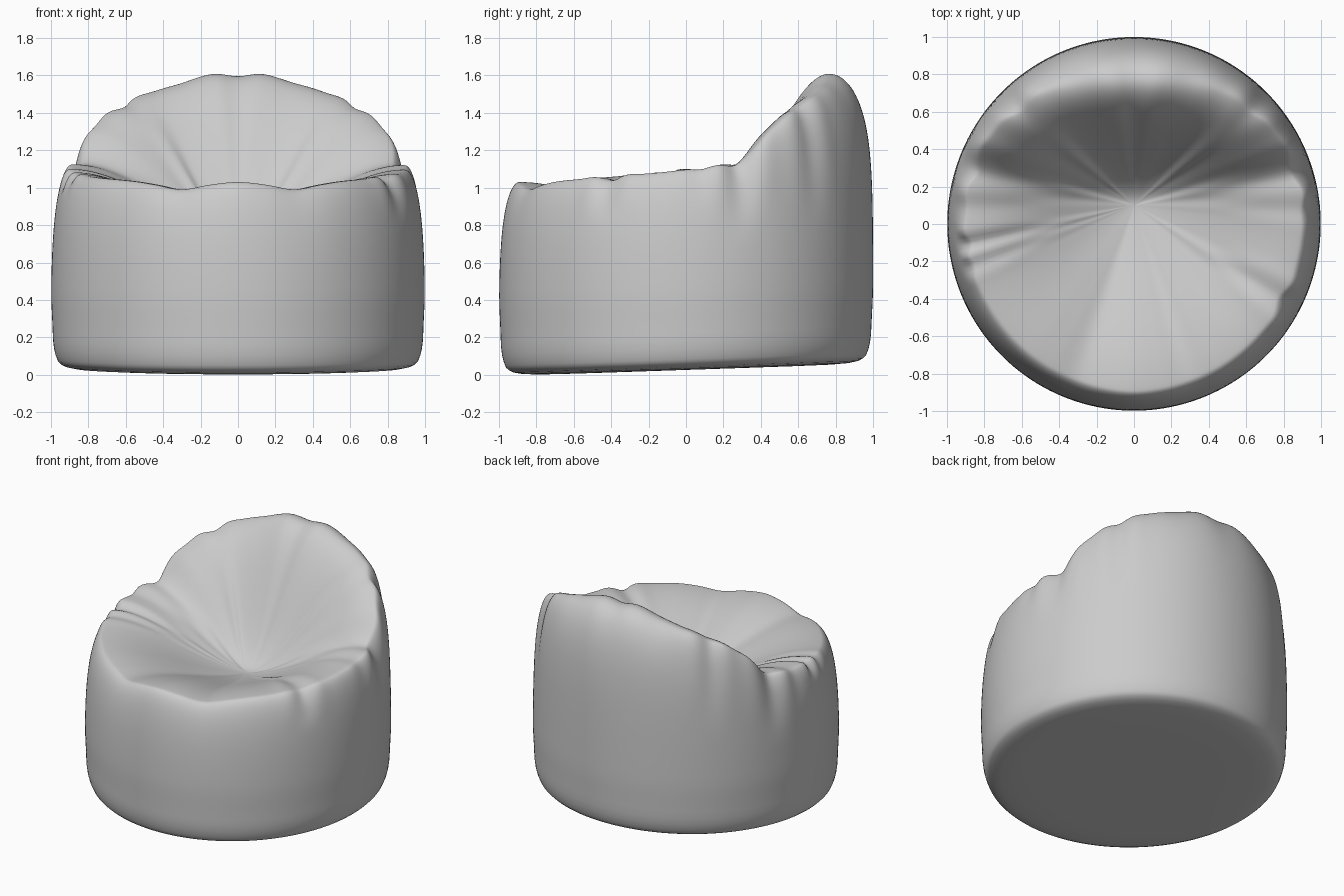
import bpy, bmesh, math

if "Cube" in bpy.data.objects:
    bpy.data.objects.remove(bpy.data.objects["Cube"])

N = 240                       # segments around
CY, CZ = 0.10, 0.77           # lowest point of the seat

# rim: angle from the back (deg), radius, height
RIM = [(0, .77, 1.60), (10, .775, 1.612), (25, .81, 1.555), (38, .85, 1.49),
       (46, .87, 1.45), (60, .89, 1.31), (68, .90, 1.19), (77, .90, 1.125),
       (90, .89, 1.10), (115, .88, 1.065), (140, .88, 1.04), (150, .88, 1.02),
       (160, .88, .995), (170, .885, 1.02), (180, .89, 1.035)]

# folds: angle (+ is right), width (deg), depth, inner start, lower wall reach
FOLDS = [(46, 3.5, .025, .4, .45), (-45, 3.5, .03, .4, .5),
         (72, 4.0, .04, .35, .55), (-71, 4.0, .04, .35, .5),
         (85, 3.0, .010, .45, .75), (-84, 3.0, .010, .45, .7),
         (117, 3.5, .03, .5, .7), (-97, 2.2, .04, .35, .85),
         (-104, 2.5, .02, .45, .85), (20, 6, .006, .4, .8), (-22, 6, .006, .4, .8)]


def smooth(a, b, x):
    x = min(max((x - a) / (b - a), 0), 1)
    return x * x * (3 - 2 * x)


def rim(phi):
    a = abs(phi)
    for i in range(len(RIM) - 1):
        if a <= RIM[i + 1][0]:
            break
    p0, p1 = RIM[i], RIM[i + 1]
    h = p1[0] - p0[0]
    s = (a - p0[0]) / h

    def slope(k, c):
        if k == 0 or k == len(RIM) - 1:
            return 0
        return (RIM[k + 1][c] - RIM[k - 1][c]) / (RIM[k + 1][0] - RIM[k - 1][0])

    def herm(c):
        return ((2*s**3 - 3*s*s + 1) * p0[c] + (s**3 - 2*s*s + s) * h * slope(i, c)
                + (3*s*s - 2*s**3) * p1[c] + (s**3 - s*s) * h * slope(i + 1, c))
    return herm(1), herm(2)


def fold(phi, t=None, u=None):
    d = 0
    for a, w, depth, t0, u0 in FOLDS:
        k = smooth(t0, .85, t) if t is not None else smooth(u0, 1, u)
        q = (phi - a) / w
        d += depth * k * (math.exp(-q * q) - .3 * math.exp(-((abs(q) - 2) ** 2)))
    return d


def column(phi):
    """Points from the base, up the wall, over the rim and down to the seat."""
    a = math.radians(phi)
    sx, sy = math.sin(a), math.cos(a)
    rr, zr = rim(phi)
    back = 1 - smooth(58, 82, abs(phi))
    pts = []

    def add(r, z):
        tilt = .034 * (r * sy + .9) * (1 - smooth(.05, .7, z))
        pts.append((r * sx, r * sy, z + tilt))

    # base and its rounded lower edge
    for r, z in [(.3, 0), (.6, 0), (.8, .001), (.88, .006), (.925, .016), (.95, .03),
                 (.963, .045), (.966, .055), (.975, .075), (.984, .11), (.99, .16)]:
        add(r, z)
    # wall rounding in to the rim
    p = 4.2 + 2.4 * (1 - smooth(15, 55, abs(phi)))
    M = 36
    for j in range(1, M + 1):
        u = math.sin(math.pi / 2 * j / M)
        z = .16 + (zr - .16) * u
        k = math.sqrt(max(0, 1 - ((z / zr) ** p)))
        outer = .99 + .01 * smooth(.16, .45, z)
        f = fold(phi, u=u)
        add(rr + (outer - rr) * k - f * .8, z - f * .7 * smooth(.85, 1, u))
    # seat and backrest
    f1 = fold(phi, u=1)
    ex, ey = (rr - f1 * .8) * sx, (rr - f1 * .8) * sy
    T = 44
    for j in range(1, T):
        t = 1 - j / T
        fb = smooth(0, 1, t)
        ff = math.sin(math.pi / 2 * t ** 1.45)
        h = ff + (fb - ff) * back
        z = CZ + (zr - CZ) * h - fold(phi, t=t) * .7
        pts.append((ex * t, CY + (ey - CY) * t, z))
    return pts


bm = bmesh.new()
cols = [[bm.verts.new(c) for c in column(-180 + 360 * i / N)] for i in range(N)]
bottom = bm.verts.new((0, 0, .031))
centre = bm.verts.new((0, CY, CZ))
for i in range(N):
    c, d = cols[i], cols[(i + 1) % N]
    for j in range(len(c) - 1):
        bm.faces.new((c[j], c[j + 1], d[j + 1], d[j]))
    bm.faces.new((bottom, c[0], d[0]))
    bm.faces.new((centre, d[-1], c[-1]))
bmesh.ops.recalc_face_normals(bm, faces=bm.faces)
low = min(v.co.z for v in bm.verts)
for v in bm.verts:
    v.co.z -= low
me = bpy.data.meshes.new("beanbag_chair")
bm.to_mesh(me)
bm.free()
ob = bpy.data.objects.new("beanbag_chair", me)
bpy.context.collection.objects.link(ob)
for f in me.polygons:
    f.use_smooth = True

# soften the folds like cloth
m = ob.modifiers.new("soften", 'SMOOTH')
m.factor = .5
m.iterations = 4
